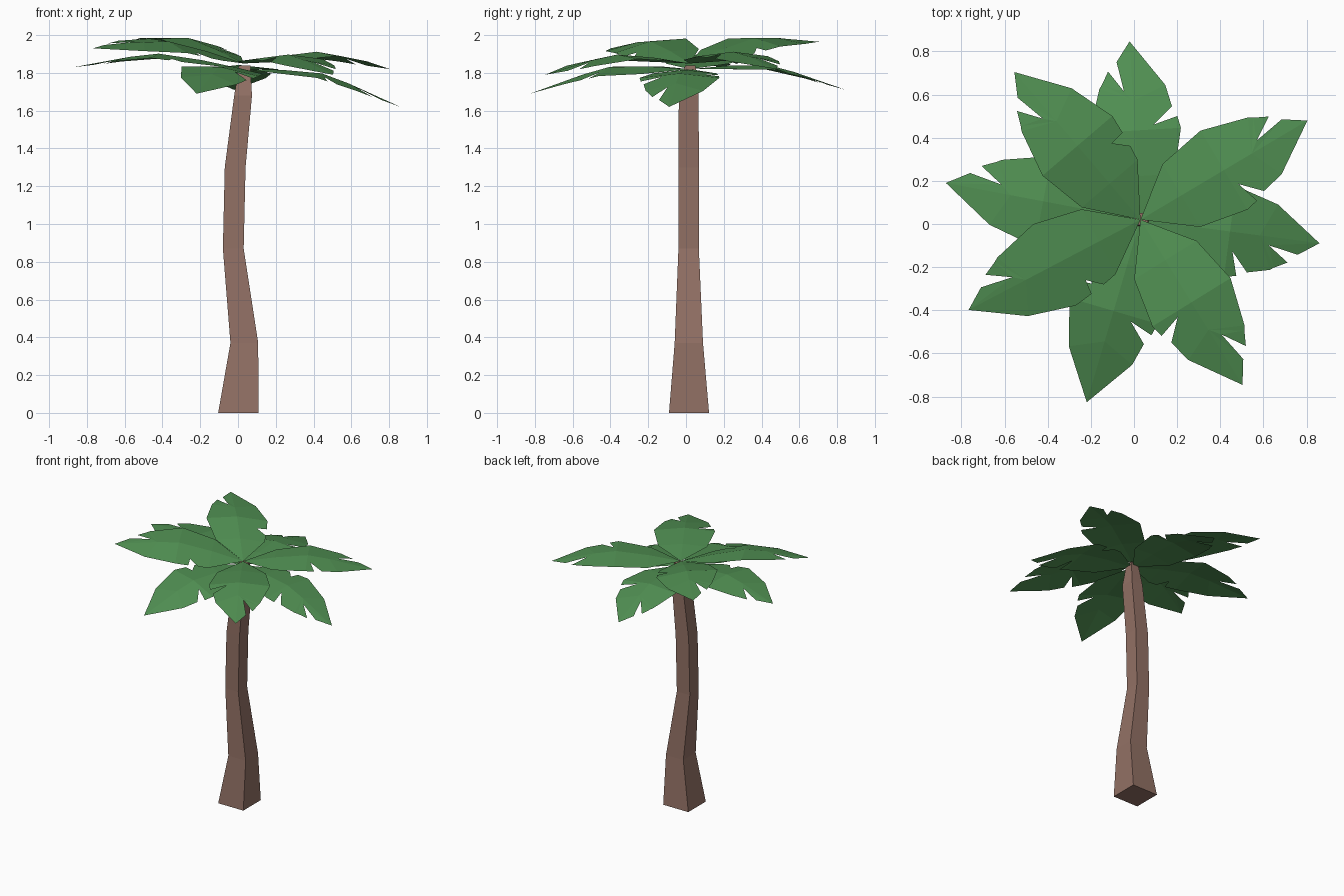
import bpy, bmesh, math

if "Cube" in bpy.data.objects:
    bpy.data.objects.remove(bpy.data.objects["Cube"])


def material(name, rgb):
    m = bpy.data.materials.new(name)
    m.diffuse_color = (*rgb, 1)
    m.use_nodes = True
    m.node_tree.nodes["Principled BSDF"].inputs["Base Color"].default_value = m.diffuse_color
    return m


bark = material("bark brown", (0.29, 0.165, 0.13))
green = material("leaf green", (0.082, 0.28, 0.086))


def finish(bm, name, mat):
    me = bpy.data.meshes.new(name)
    bm.to_mesh(me)
    bm.free()
    me.materials.append(mat)
    ob = bpy.data.objects.new(name, me)
    bpy.context.collection.objects.link(ob)
    return ob


# Trunk: square rings (z, x min, x max, y min, y max)
rings = [(0, -.105, .108, -.09, .122), (.37, -.04, .107, -.06, .09),
         (.87, -.08, .03, -.04, .068), (1.3, -.07, .04, -.04, .068),
         (1.68, -.02, .074, -.038, .067), (1.84, .005, .065, -.005, .05)]
bm = bmesh.new()
loops = [[bm.verts.new(p) for p in ((a, c, z), (b, c, z), (b, d, z), (a, d, z))]
         for z, a, b, c, d in rings]
for lo, hi in zip(loops, loops[1:]):
    for i in range(4):
        j = (i + 1) % 4
        bm.faces.new((lo[i], lo[j], hi[j], hi[i]))
bm.faces.new(loops[0][::-1])
bm.faces.new(loops[-1])
finish(bm, "trunk", bark)

# Leaf template: midrib stations, edge stations and the torn slits between them
RIB = (0, .22, .45, .60, .90)
EDGE = [(0, 0), (.22, .17), (.45, .213), (.67, .153), (.90, 0)]
SLITS = {"near": (1, [(.29, .187), (.355, .13), (.36, .199)]),
         "mid": (2, [(.51, .2), (.475, .09), (.56, .178)]),
         "far": (3, [(.69, .14), (.755, .108), (.65, .04), (.80, .066)])}
ARCH = [(0, 0), (.22, .045), (.45, .077), (.67, .05), (.9, 0)]


def arch(u):
    for (a, h), (b, k) in zip(ARCH, ARCH[1:]):
        if u <= b:
            return h + (k - h) * (u - a) / (b - a)
    return 0


def leaf(name, angle, base, rise, roll, left, right, length=1.0):
    """rise = tip height change, roll lifts the left side, slits per side"""
    bm = bmesh.new()
    ca, sa = math.cos(math.radians(angle)), math.sin(math.radians(angle))

    def vert(u, v):
        z = base + arch(u) + rise * u / .9 + roll * v - .11 * abs(v)
        x = u * length
        return bm.verts.new((.03 + x * ca - v * sa, .02 + x * sa + v * ca, z))

    rib = [vert(u, 0) for u in RIB]
    for side, slits in ((1, left), (-1, right)):
        slits = [SLITS[s] for s in slits.split("+")]
        edge = [rib[0]] + [vert(u, side * v) for u, v in EDGE[1:4]] + [rib[4]]
        for i in range(4):
            torn = [vert(u, side * v) for k, pts in slits if k == i for u, v in pts]
            loop = []
            for p in [rib[i], rib[i + 1], edge[i + 1]] + torn[::-1] + [edge[i]]:
                if p not in loop:
                    loop.append(p)
            bm.faces.new(loop if side > 0 else loop[::-1])
    bm.normal_update()
    bmesh.ops.triangulate(bm, faces=[f for f in bm.faces if len(f.verts) > 4],
                          ngon_method='EAR_CLIP')
    return finish(bm, name, green)


# Upper crown
leaf("upper_leaf_back_right", 30.7, 1.85, -.03, 0, "far", "mid")
leaf("upper_leaf_back_left", 130.5, 1.85, .115, .1, "far", "near")
leaf("upper_leaf_front_left", 207.7, 1.85, .08, -.18, "near", "far")
leaf("upper_leaf_front_right", 301.7, 1.85, -.06, 0, "far", "mid")
# Lower crown
leaf("lower_leaf_back", 93.5, 1.82, -.11, 0, "far", "mid", .92)
leaf("lower_leaf_left", 169.3, 1.82, .01, 0, "near", "far", 1.02)
leaf("lower_leaf_front", 253.6, 1.82, -.13, -.12, "mid", "near", .98)
leaf("lower_leaf_right", 352.5, 1.82, -.2, 0, "near", "far+mid", .93)
